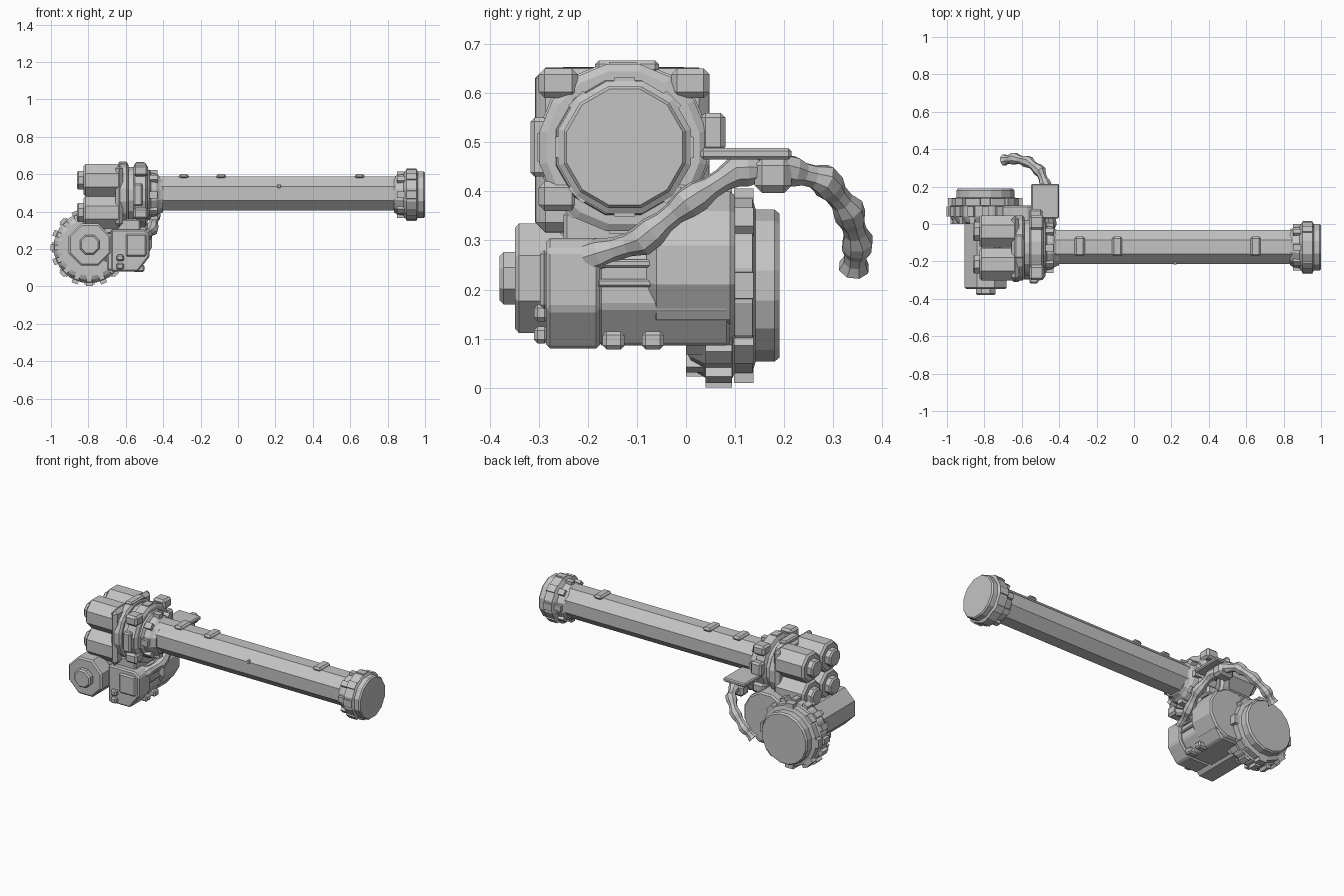
import bpy, bmesh
from math import cos, sin, pi, tau
from mathutils import Vector, Matrix

cube = bpy.data.objects.get("Cube")
if cube:
    bpy.data.objects.remove(cube, do_unlink=True)

grey = bpy.data.materials.new("plain grey")
grey.use_nodes = True
tone = (0.55, 0.55, 0.55, 1)
grey.diffuse_color = tone
grey.node_tree.nodes["Principled BSDF"].inputs["Base Color"].default_value = tone


def finish(bm, name):
    bmesh.ops.recalc_face_normals(bm, faces=bm.faces)
    mesh = bpy.data.meshes.new(name)
    bm.to_mesh(mesh)
    bm.free()
    mesh.materials.append(grey)
    ob = bpy.data.objects.new(name, mesh)
    bpy.context.collection.objects.link(ob)
    return ob


def place(axis, pos, u, v):
    """Point at pos along the axis, offset u and v across it."""
    return Vector((pos, u, v)) if axis == "x" else Vector((u, pos, v))


def turned(name, axis, centre, stations, sides=8):
    """Faceted solid of revolution; stations are (position, radius to flat)."""
    bm = bmesh.new()
    rings = []
    for pos, r in stations:
        r /= cos(pi / sides)
        angles = [tau * (i + 0.5) / sides for i in range(sides)]
        rings.append([bm.verts.new(place(axis, pos, centre[0] + r * cos(a),
                                         centre[1] + r * sin(a))) for a in angles])
    for a, b in zip(rings, rings[1:]):
        for i in range(sides):
            j = (i + 1) % sides
            bm.faces.new((a[i], a[j], b[j], b[i]))
    bm.faces.new(rings[0])
    bm.faces.new(rings[-1])
    return finish(bm, name)


def box(name, x, y, z, bevel=0.008):
    """Chamfered box from its three extents."""
    lo, hi = Vector((x[0], y[0], z[0])), Vector((x[1], y[1], z[1]))
    bm = bmesh.new()
    bmesh.ops.create_cube(bm, size=1)
    for v in bm.verts:
        v.co = (lo + hi) / 2 + v.co * (hi - lo)
    if bevel:
        bmesh.ops.bevel(bm, geom=bm.edges[:], offset=bevel, segments=1, affect="EDGES")
    return finish(bm, name)


def teeth(name, axis, centre, span, radii, count, fill=0.5):
    """Ring of raised blocks around an axis."""
    bm = bmesh.new()
    half = tau / count * fill / 2
    for k in range(count):
        mid = tau * k / count
        corners = []
        for pos in span:
            for r, w in ((radii[0], half), (radii[1], half * 0.75)):
                for a in (mid - w, mid + w):
                    corners.append(bm.verts.new(place(axis, pos, centre[0] + r * cos(a),
                                                      centre[1] + r * sin(a))))
        bmesh.ops.convex_hull(bm, input=corners)
    return finish(bm, name)


def extruded(name, outline, y0, y1, bevel=0.008):
    """Front outline of (x, z) points pushed along y."""
    bm = bmesh.new()
    face = bm.faces.new([bm.verts.new((x, y0, z)) for x, z in outline])
    out = bmesh.ops.extrude_face_region(bm, geom=[face])["geom"]
    bmesh.ops.translate(bm, vec=(0, y1 - y0, 0),
                        verts=[g for g in out if isinstance(g, bmesh.types.BMVert)])
    bmesh.ops.recalc_face_normals(bm, faces=bm.faces)
    bmesh.ops.bevel(bm, geom=bm.edges[:], offset=bevel, segments=1, affect="EDGES")
    return finish(bm, name)


# Long barrel with its small raised bands
AXIS = (-0.123, 0.497)
turned("barrel", "x", AXIS, [(-0.5, 0.09), (0.88, 0.09)])
for x in (-0.29, -0.09, 0.65):
    box("barrel_band", (x - 0.027, x + 0.027), (-0.172, -0.068), (0.575, 0.6), 0.01)
box("barrel_pin", (0.21, 0.23), (-0.217, -0.2), (0.525, 0.545), 0.004)

# Stepped end cap
END = (-0.125, 0.49)
turned("end_cap", "x", END, [(0.835, 0.095), (0.85, 0.105), (0.885, 0.11), (0.9, 0.135),
                             (0.955, 0.135), (0.962, 0.124), (0.992, 0.124), (1.0, 0.118)], 12)
teeth("end_cap_lugs", "x", END, (0.9, 0.955), (0.12, 0.143), 8)
teeth("end_cap_rear_lugs", "x", END, (0.85, 0.9), (0.1, 0.125), 8, 0.45)

# Collar and flange where the barrel joins the drive
HUB = (-0.128, 0.489)
turned("barrel_collar", "x", HUB, [(-0.5, 0.14), (-0.475, 0.135), (-0.465, 0.118),
                                   (-0.435, 0.112), (-0.42, 0.1), (-0.4, 0.092)], 12)
teeth("collar_lugs", "x", HUB, (-0.48, -0.43), (0.1, 0.135), 8, 0.45)
turned("front_flange", "x", HUB, [(-0.56, 0.15), (-0.55, 0.17), (-0.495, 0.17), (-0.485, 0.155)], 16)
teeth("flange_lugs", "x", HUB, (-0.545, -0.5), (0.155, 0.177), 8, 0.55)
turned("flange_core", "x", HUB, [(-0.61, 0.15), (-0.54, 0.15)], 16)
turned("rear_flange", "x", HUB, [(-0.64, 0.16), (-0.63, 0.174), (-0.595, 0.174), (-0.585, 0.16)], 16)
box("motor_plate", (-0.655, -0.615), (-0.308, 0.048), (0.315, 0.652), 0.022)
box("flange_front_tab", (-0.56, -0.51), (-0.317, -0.28), (0.43, 0.55))
box("flange_top_tab", (-0.64, -0.59), (-0.185, -0.055), (0.64, 0.667))
for z in (0.36, 0.59):
    box("flange_corner_block", (-0.56, -0.48), (-0.3, -0.22), (z, z + 0.06), 0.012)
    box("flange_corner_block", (-0.56, -0.48), (-0.03, 0.048), (z, z + 0.06), 0.012)

# Four motors behind the plate
for y in (-0.215, -0.04):
    for z in (0.395, 0.567):
        turned("motor", "x", (y, z), [(-0.826, 0.075), (-0.815, 0.086), (-0.64, 0.086)])
        turned("motor_cap", "x", (y, z), [(-0.862, 0.042), (-0.854, 0.05), (-0.82, 0.05)])

# Octagonal cylinder under the motors
CYL = (-0.793, 0.223)
turned("lower_cylinder", "y", CYL, [(-0.348, 0.103), (-0.34, 0.112), (0.05, 0.112)])
turned("lower_cylinder_cap", "y", CYL, [(-0.38, 0.045), (-0.372, 0.053), (-0.34, 0.053)])

# Large toothed drum at the back
DRUM = (-0.795, 0.208)
turned("drum", "y", DRUM, [(0.0, 0.15), (0.01, 0.17), (0.04, 0.188), (0.095, 0.188),
                           (0.1, 0.178), (0.135, 0.178), (0.142, 0.155),
                           (0.18, 0.155), (0.19, 0.147)], 16)
teeth("drum_teeth", "y", DRUM, (0.04, 0.094), (0.17, 0.208), 16, 0.55)
teeth("drum_inner_teeth", "y", DRUM, (0.0, 0.045), (0.15, 0.186), 16, 0.5)
teeth("drum_outer_teeth", "y", DRUM, (0.098, 0.138), (0.16, 0.2), 8, 0.45)

# Side housing with chamfered lower edge, panel, ribs and studs
extruded("side_housing", [(-0.68, 0.08), (-0.535, 0.08), (-0.472, 0.16), (-0.472, 0.28),
                          (-0.5, 0.305), (-0.68, 0.305)], -0.285, -0.175)
extruded("side_housing_rear", [(-0.7, 0.086), (-0.545, 0.086), (-0.484, 0.165), (-0.484, 0.27),
                               (-0.52, 0.3), (-0.7, 0.3)], -0.18, 0.09)
box("housing_panel", (-0.6, -0.49), (-0.297, -0.28), (0.16, 0.28))
for z in (0.205, 0.245):
    box("housing_rib", (-0.5, -0.474), (-0.18, 0.03), (z, z + 0.016), 0.004)
box("housing_side_block", (-0.52, -0.462), (0.025, 0.095), (0.2, 0.265))
for z in (0.09, 0.135):
    box("front_stud", (-0.65, -0.61), (-0.31, -0.28), (z, z + 0.035))
for y in (-0.17, -0.09):
    box("lower_stud", (-0.56, -0.5), (y, y + 0.045), (0.078, 0.115))
turned("gearbox", "y", (-0.61, 0.25), [(-0.08, 0.13), (-0.06, 0.15), (0.09, 0.15), (0.1, 0.142)], 12)
box("gearbox_mount", (-0.72, -0.52), (-0.25, 0.02), (0.28, 0.36))

# Bracket that carries the hose
box("bracket_plate", (-0.55, -0.4), (0.03, 0.215), (0.465, 0.488), 0.006)
box("bracket_block", (-0.53, -0.43), (0.14, 0.215), (0.397, 0.468), 0.015)
box("bracket_side_tab", (-0.56, -0.49), (0.03, 0.08), (0.48, 0.56), 0.01)

# Ribbed hose sweeping round from the housing to its free end
path = [Vector(p) for p in ((-0.5, -0.2, 0.265), (-0.46, -0.09, 0.3), (-0.445, 0.0, 0.375),
                            (-0.46, 0.1, 0.44), (-0.47, 0.2, 0.445), (-0.5, 0.28, 0.425),
                            (-0.56, 0.33, 0.365), (-0.635, 0.35, 0.3), (-0.695, 0.342, 0.245))]
points = []
for a, b in zip(path, path[1:]):
    points += [a.lerp(b, t / 4) for t in range(4)]
points.append(path[-1])
curve = bpy.data.curves.new("hose", "CURVE")
curve.dimensions = "3D"
curve.bevel_depth = 0.027
curve.bevel_resolution = 2
curve.use_fill_caps = True
spline = curve.splines.new("POLY")
spline.points.add(len(points) - 1)
for i, (sp, p) in enumerate(zip(spline.points, points)):
    sp.co = (*p, 1)
    sp.radius = 1.2 if i % 4 < 2 else 0.9
curve.materials.append(grey)
hose = bpy.data.objects.new("hose", curve)
bpy.context.collection.objects.link(hose)
bpy.ops.object.select_all(action="DESELECT")
hose.select_set(True)
bpy.context.view_layer.objects.active = hose
bpy.ops.object.convert(target="MESH")
bpy.ops.object.shade_flat()
